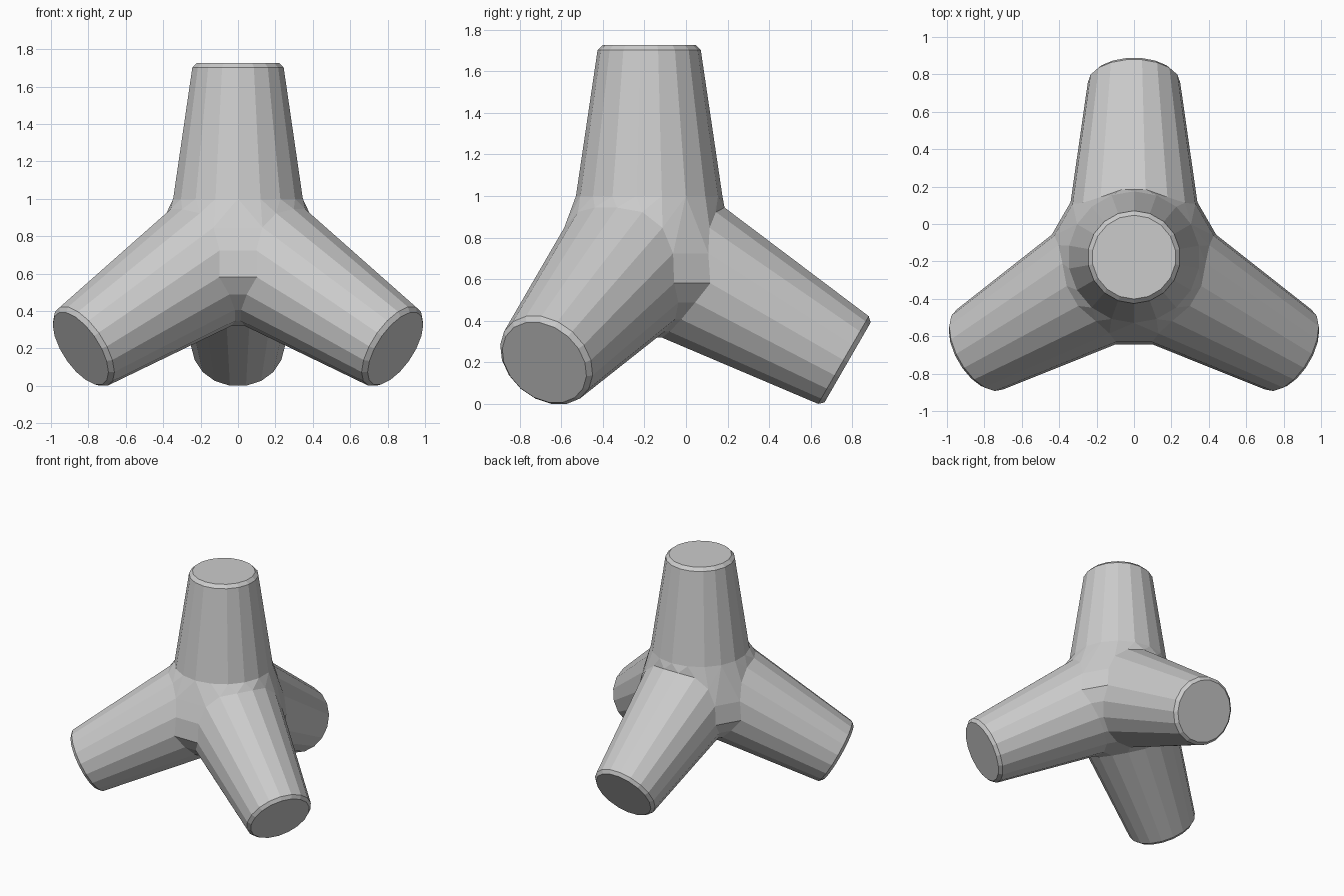
import bpy, bmesh
from math import sin, cos, pi, radians, degrees
from mathutils import Vector

if "Cube" in bpy.data.objects:
    bpy.data.objects.remove(bpy.data.objects["Cube"])

SIDES = 18
TOP_CENTRE = Vector((0, -0.177, 0.75))
LOW_CENTRE = Vector((0, -0.195, 0.761))
# where a lower leg leaves the hub, by angle from its upper side
SEAM = [(0, .25), (40, .20), (65, .26), (90, .36), (120, .335), (180, .28)]


def seam(phi):
    a = degrees(phi) % 360
    a = min(a, 360 - a)
    for (a0, t0), (a1, t1) in zip(SEAM, SEAM[1:]):
        if a <= a1 + 1e-4:
            return t0 + (t1 - t0) * (a - a0) / (a1 - a0)
    return SEAM[-1][1]


bm = bmesh.new()


def ring(centre, axis, up, phase, station):
    side = axis.cross(up)
    verts = []
    for i in range(SIDES):
        phi = 2 * pi * (i + phase) / SIDES
        t, r = station(phi)
        verts.append(bm.verts.new(centre + axis * t + (up * cos(phi) + side * sin(phi)) * r))
    return verts


def lower_root(phi):
    t = seam(phi)
    return t, 0.352 - 0.125 * (t - 0.257)


# leg axes: one upright, three splayed 30 degrees below horizontal
legs = [((TOP_CENTRE, Vector((0, 0, 1)), Vector((0, 1, 0)), 0),
         lambda p: (.25, .352), (.952, .248), (.976, .224))]
for deg in (90, 210, 330):
    out = Vector((cos(radians(deg)), sin(radians(deg)), 0))
    c, s = cos(pi / 6), sin(pi / 6)
    axis = out * c - Vector((0, 0, s))
    up = out * s + Vector((0, 0, c))
    legs.append(((LOW_CENTRE, axis, up, 0.5), lower_root, (1.099, .247), (1.122, .225)))

# hub: convex skin over the four leg roots, opened where legs attach
roots = [ring(*frame, root) for frame, root, _, _ in legs]
owner = {v: k for k, rt in enumerate(roots) for v in rt}
bmesh.ops.convex_hull(bm, input=list(owner), use_existing_faces=False)
caps = [f for f in bm.faces if len({owner[v] for v in f.verts}) == 1]
bmesh.ops.delete(bm, geom=caps, context='FACES_ONLY')

# tapered legs with chamfered ends
for (frame, _, rim, tip), root in zip(legs, roots):
    loops = [root] + [ring(*frame, lambda p, st=st: st) for st in (rim, tip)]
    for lo, hi in zip(loops, loops[1:]):
        for i in range(SIDES):
            j = (i + 1) % SIDES
            bm.faces.new((lo[i], lo[j], hi[j], hi[i]))
    bm.faces.new(loops[-1])

# tidy the joint
loose = [e for e in bm.edges if not e.link_faces]
bmesh.ops.delete(bm, geom=loose, context='EDGES')
bmesh.ops.holes_fill(bm, edges=[e for e in bm.edges if e.is_boundary], sides=0)
bmesh.ops.recalc_face_normals(bm, faces=bm.faces)
mesh = bpy.data.meshes.new("breakwater_block")
bm.to_mesh(mesh)
bm.free()
block = bpy.data.objects.new("breakwater_block", mesh)
bpy.context.collection.objects.link(block)
